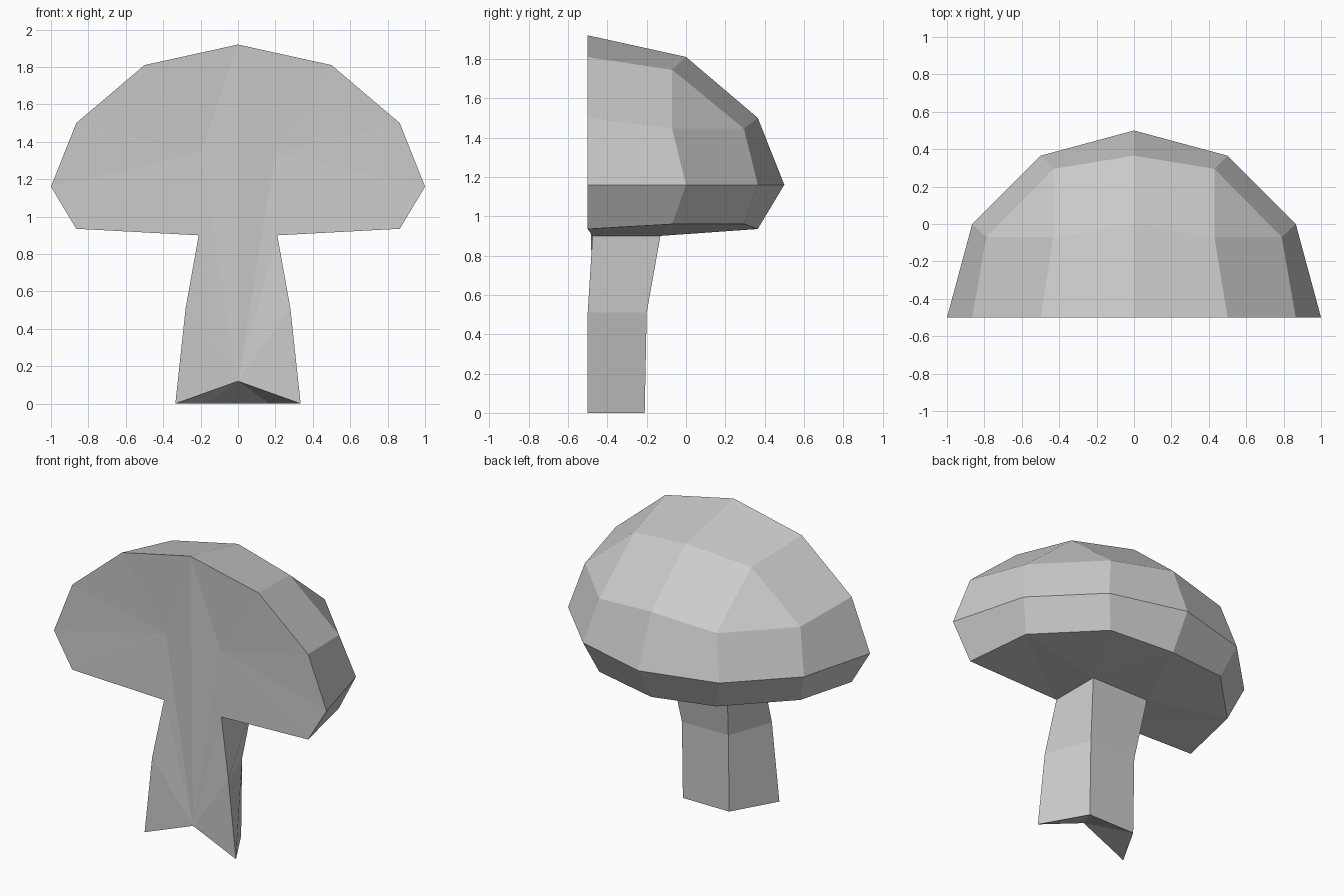
import bpy
import bmesh
from mathutils import Vector

if "Cube" in bpy.data.objects:
    bpy.data.objects.remove(bpy.data.objects["Cube"], do_unlink=True)

grey = bpy.data.materials.new("plain_grey")
grey.use_nodes = True
grey.diffuse_color = (0.6, 0.6, 0.6, 1)
grey.node_tree.nodes["Principled BSDF"].inputs["Base Color"].default_value = (0.6, 0.6, 0.6, 1)

CUT = -0.5  # the flat side lies on this plane; points below give the depth behind it


def build(name, faces, inside):
    """Make a flat-shaded part from the faces of its left half, mirrored across x = 0."""
    bm = bmesh.new()
    for side in (1, -1):
        for face in faces:
            verts = [bm.verts.new((side * x, CUT + y, z)) for x, y, z in face]
            bm.faces.new(verts)
    bmesh.ops.remove_doubles(bm, verts=bm.verts, dist=0.001)
    bm.normal_update()
    for f in bm.faces:
        if f.normal.dot(f.calc_center_median() - Vector(inside)) < 0:
            f.normal_flip()
    mesh = bpy.data.meshes.new(name)
    bm.to_mesh(mesh)
    bm.free()
    mesh.materials.append(grey)
    obj = bpy.data.objects.new(name, mesh)
    bpy.context.collection.objects.link(obj)


def bridge(a, b):
    """Quads between two point rows of equal length."""
    return [(a[i], a[i + 1], b[i + 1], b[i]) for i in range(len(a) - 1)]


def fan(hub, rim):
    return [(hub, rim[i], rim[i + 1]) for i in range(len(rim) - 1)]


def cap_ring(z_axis, z_diagonal):
    return [(0.865, 0, z_axis), (0.79, 0.43, z_diagonal),
            (0.43, 0.795, z_diagonal), (0, 0.865, z_axis)]


# Cap: upper ring, widest rim and lower ring, each from the cut side to the back
upper = cap_ring(1.5, 1.445)
rim = [(1, 0, 1.16), (0.865, 0.5, 1.16), (0.5, 0.865, 1.16), (0, 1, 1.16)]
lower = cap_ring(0.935, 0.96)
apex = (0, 0, 1.92)
top_side, top_corner, top_back = (0.5, 0, 1.81), (0.43, 0.43, 1.745), (0, 0.5, 1.81)
crown = [
    (apex, top_side, top_corner, top_back),
    (top_side, upper[0], upper[1], top_corner),
    (top_corner, upper[1], upper[2]),
    (top_corner, upper[2], upper[3], top_back),
]

# Stem: half-hexagon sections from the foot to the cap
foot = [(0.335, 0, 0), (0.17, 0.29, 0), (0, 0.29, 0)]
middle = [(0.28, 0, 0.51), (0.17, 0.3, 0.51), (0, 0.3, 0.51)]
neck = [(0.21, 0.025, 0.9), (0.21, 0.37, 0.9), (0, 0.37, 0.9)]
notch = (0, 0.03, 0.12)

# Underside of the cap runs from the lower ring to the neck
underside = [
    (neck[0], lower[0], lower[1]), (neck[0], lower[1], neck[1]),
    (neck[1], lower[1], lower[2]), (neck[1], lower[2], lower[3]),
    (neck[1], lower[3], neck[2]),
]
build("cap", crown + bridge(upper, rim) + bridge(rim, lower) + underside, (0, -0.3, 1.2))
build("stem", bridge(foot, middle) + bridge(middle, neck) + fan(notch, foot), (0, -0.35, 0.5))

# Cut face: slightly hollow flat side joining cap and stem
hollow = (0.2, 0.03, 1.34)
outline = [apex, top_side, upper[0], rim[0], lower[0], neck[0]]
build("cut_face",
      fan(hollow, outline) + fan(notch, [apex, hollow, neck[0], middle[0], foot[0]]),
      (0, 1, 1))
